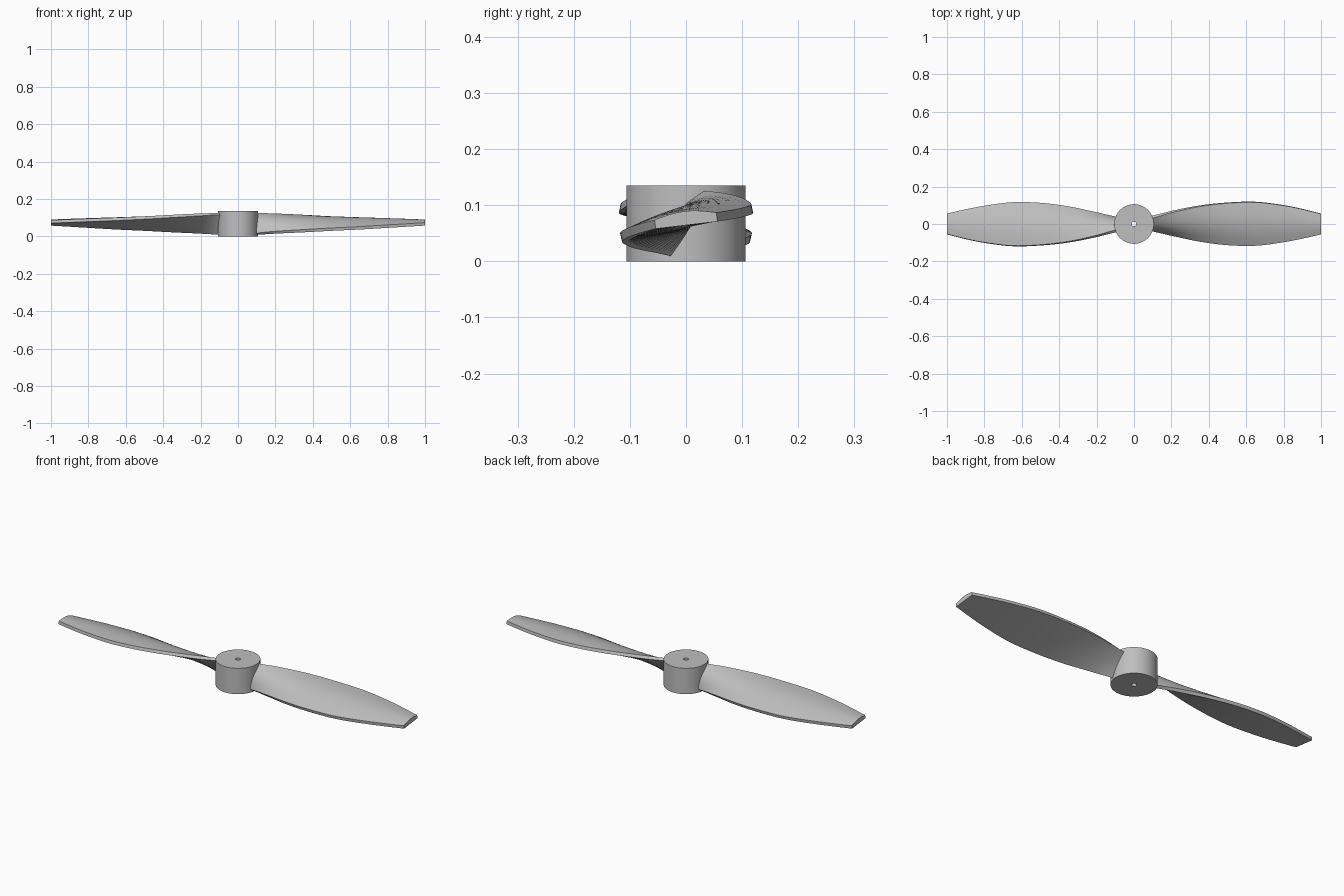
import bpy, bmesh, math
from mathutils import Vector

HUB_RADIUS, HUB_HEIGHT, BORE_RADIUS = 0.106, 0.135, 0.012
EDGE = 0.016

cube = bpy.data.objects.get("Cube")
if cube:
    bpy.data.objects.remove(cube, do_unlink=True)

grey = bpy.data.materials.new("light grey")
grey.use_nodes = True
colour = (0.52, 0.52, 0.52, 1)
grey.diffuse_color = colour
grey.node_tree.nodes["Principled BSDF"].inputs["Base Color"].default_value = colour


def finish(bm, name, angle):
    bmesh.ops.recalc_face_normals(bm, faces=bm.faces)
    mesh = bpy.data.meshes.new(name)
    bm.to_mesh(mesh)
    bm.free()
    mesh.materials.append(grey)
    obj = bpy.data.objects.new(name, mesh)
    bpy.context.collection.objects.link(obj)
    bpy.ops.object.select_all(action="DESELECT")
    obj.select_set(True)
    bpy.context.view_layer.objects.active = obj
    bpy.ops.object.shade_smooth_by_angle(angle=math.radians(angle))
    return obj


def loft(bm, rings, closed):
    """Skin a list of closed rings, optionally joining last to first."""
    loops = [[bm.verts.new(p) for p in ring] for ring in rings]
    pairs = list(zip(loops, loops[1:]))
    if closed:
        pairs.append((loops[-1], loops[0]))
    for a, b in pairs:
        for i in range(len(a)):
            j = (i + 1) % len(a)
            bm.faces.new((a[i], a[j], b[j], b[i]))
    if not closed:
        bm.faces.new(loops[0])
        bm.faces.new(loops[-1])


def circle(radius, z, sides=64):
    steps = [2 * math.pi * i / sides for i in range(sides)]
    return [(radius * math.cos(a), radius * math.sin(a), z) for a in steps]


# Hub with a shaft bore
bm = bmesh.new()
loft(bm, [circle(HUB_RADIUS, 0), circle(HUB_RADIUS, HUB_HEIGHT),
          circle(BORE_RADIUS, HUB_HEIGHT), circle(BORE_RADIUS, 0)], True)
finish(bm, "hub", 30)

# Blade stations: x, front edge y and z, rear edge y and z, mid thickness
stations = [
    (0.05, -0.020, 0.006, 0.035, 0.118, 0.034),
    (0.10, -0.027, 0.009, 0.045, 0.116, 0.034),
    (0.20, -0.053, 0.015, 0.070, 0.110, 0.036),
    (0.35, -0.088, 0.022, 0.099, 0.101, 0.038),
    (0.50, -0.109, 0.030, 0.115, 0.092, 0.038),
    (0.65, -0.113, 0.037, 0.119, 0.085, 0.036),
    (0.80, -0.095, 0.046, 0.101, 0.079, 0.032),
    (0.90, -0.076, 0.052, 0.081, 0.075, 0.029),
    (1.00, -0.054, 0.058, 0.056, 0.071, 0.025),
]


def smooth_stations(points, steps=5):
    """Pass a smooth curve through the stations."""
    out = []
    last = len(points) - 1
    for k in range(last):
        p1, p2 = Vector(points[k]), Vector(points[k + 1])
        p0, p3 = Vector(points[max(k - 1, 0)]), Vector(points[min(k + 2, last)])
        span = p2[0] - p1[0]
        m1 = (p2 - p0) * (span / (p2[0] - p0[0]))
        m2 = (p3 - p1) * (span / (p3[0] - p1[0]))
        for s in range(steps):
            t = s / steps
            v = (p1 * (2*t**3 - 3*t**2 + 1) + m1 * (t**3 - 2*t**2 + t)
                 + p2 * (3*t**2 - 2*t**3) + m2 * (t**3 - t**2))
            v[0] = p1[0] + span * t
            out.append(v)
    out.append(Vector(points[-1]))
    return out


def section(station, count=12):
    """Flat underside, blunt edges and an arched upper side."""
    x, ya, za, yb, zb, thick = station
    a, b = Vector((x, ya, za)), Vector((x, yb, zb))
    chord = (b - a).normalized()
    up = Vector((0, -chord.z, chord.y))
    ring = [a, a.lerp(b, 0.5), b]
    for i in range(count + 1):
        t = 1 - i / count
        height = EDGE + (thick - EDGE) * math.sin(math.pi * t)
        ring.append(a.lerp(b, t) + up * height)
    return ring


# Two blades, half a turn apart
for name, turn in (("left_blade", 0), ("right_blade", math.pi)):
    bm = bmesh.new()
    loft(bm, [section(s) for s in smooth_stations(stations)], False)
    blade = finish(bm, name, 35)
    blade.rotation_euler.z = turn
